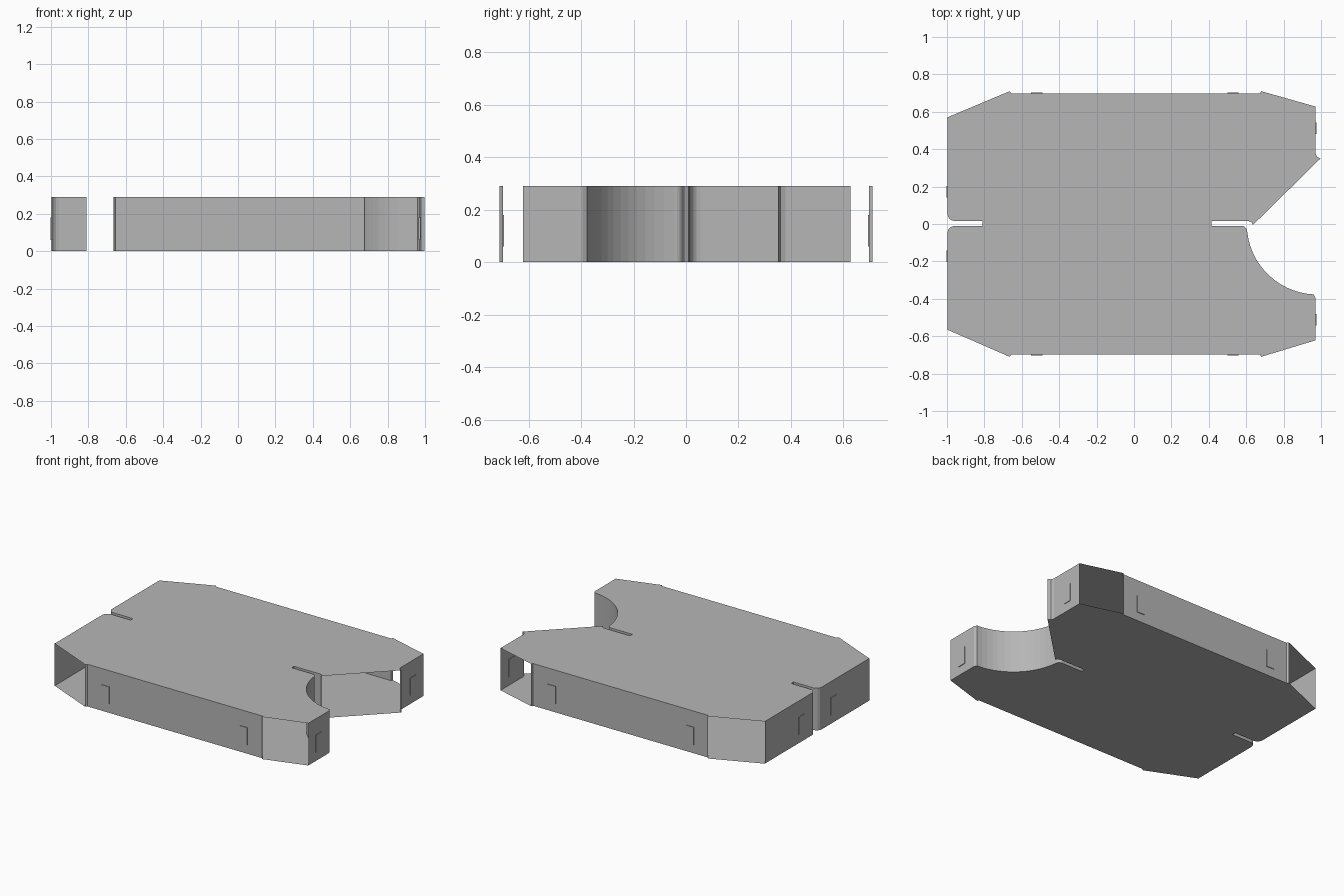
import bpy
import bmesh
from math import cos, sin, radians

cube = bpy.data.objects.get("Cube")
if cube:
    bpy.data.objects.remove(cube, do_unlink=True)

HEIGHT = 0.29

grey = bpy.data.materials.new("plain grey")
grey.use_nodes = True
colour = (0.47, 0.47, 0.47, 1)
grey.diffuse_color = colour
grey.node_tree.nodes["Principled BSDF"].inputs["Base Color"].default_value = colour


def finish(bm, name):
    mesh = bpy.data.meshes.new(name)
    bm.to_mesh(mesh)
    bm.free()
    mesh.materials.append(grey)
    obj = bpy.data.objects.new(name, mesh)
    bpy.context.collection.objects.link(obj)
    return obj


def arc(cx, cy, r, start, end, steps):
    """Points along a circular arc, angles in degrees."""
    angles = [radians(start + (end - start) * i / steps) for i in range(steps + 1)]
    return [(cx + r * cos(a), cy + r * sin(a)) for a in angles]


def plate(name, outline, z, up):
    bm = bmesh.new()
    face = bm.faces.new([bm.verts.new((x, y, z)) for x, y in outline])
    face.normal_update()
    if (face.normal.z > 0) != up:
        face.normal_flip()
    finish(bm, name)


def wall(name, path):
    """Upright sheet that follows a path running anticlockwise."""
    bm = bmesh.new()
    low = [bm.verts.new((x, y, 0)) for x, y in path]
    high = [bm.verts.new((x, y, HEIGHT)) for x, y in path]
    for i in range(len(path) - 1):
        bm.faces.new((low[i], low[i + 1], high[i + 1], high[i]))
    finish(bm, name)


def box(name, x, y, z, sx, sy, sz):
    bm = bmesh.new()
    bmesh.ops.create_cube(bm, size=1)
    bmesh.ops.scale(bm, vec=(sx, sy, sz), verts=bm.verts)
    bmesh.ops.translate(bm, vec=(x, y, z), verts=bm.verts)
    finish(bm, name)


# Wall paths, anticlockwise; the slanted corners between them stay open
front = [(-0.665, -0.71), (-0.655, -0.698), (0.675, -0.698), (0.68, -0.71)]
back = [(x, -y) for x, y in reversed(front)]
scoop_end = ([(0.97, -0.622), (0.97, -0.395)]
             + arc(0.98, 0, 0.377, 267, 187, 14)
             + arc(0.575, -0.04, 0.03, 10, 90, 4)
             + [(0.415, -0.01), (0.415, 0.016)]
             + [(0.61, 0.016), (0.628, 0.01), (0.636, -0.005)])
hook_end = [(0.997, 0.35), (0.978, 0.36), (0.97, 0.38), (0.97, 0.628)]
slot_end = ([(-0.998, 0.57)]
            + arc(-0.958, 0.056, 0.04, 180, 270, 4)
            + [(-0.81, 0.016), (-0.81, -0.01)]
            + arc(-0.958, -0.05, 0.04, 90, 180, 4)
            + [(-0.998, -0.565)])

# Floor and lid
outline = front + scoop_end + hook_end + back + slot_end
plate("floor_plate", outline, 0, False)
plate("lid_plate", outline, HEIGHT, True)

# Side walls
for name, path in (("front_wall", front), ("scooped_end_wall", scoop_end),
                   ("hooked_end_wall", hook_end), ("back_wall", back),
                   ("slotted_end_wall", slot_end)):
    wall(name, path)

# Small rectangular latch tabs on each wall
for side, label in ((-1, "front"), (1, "back")):
    for x, end in ((-0.52, "right"), (0.53, "left")):
        box(f"{label}_{end}_tab", x, side * 0.698, 0.12, 0.06, 0.009, 0.12)
    box(f"{label}_hooked_end_tab", 0.97, side * 0.512, 0.12, 0.009, 0.06, 0.12)
    box(f"{label}_slotted_end_tab", -0.998, side * 0.172, 0.12, 0.009, 0.06, 0.12)
